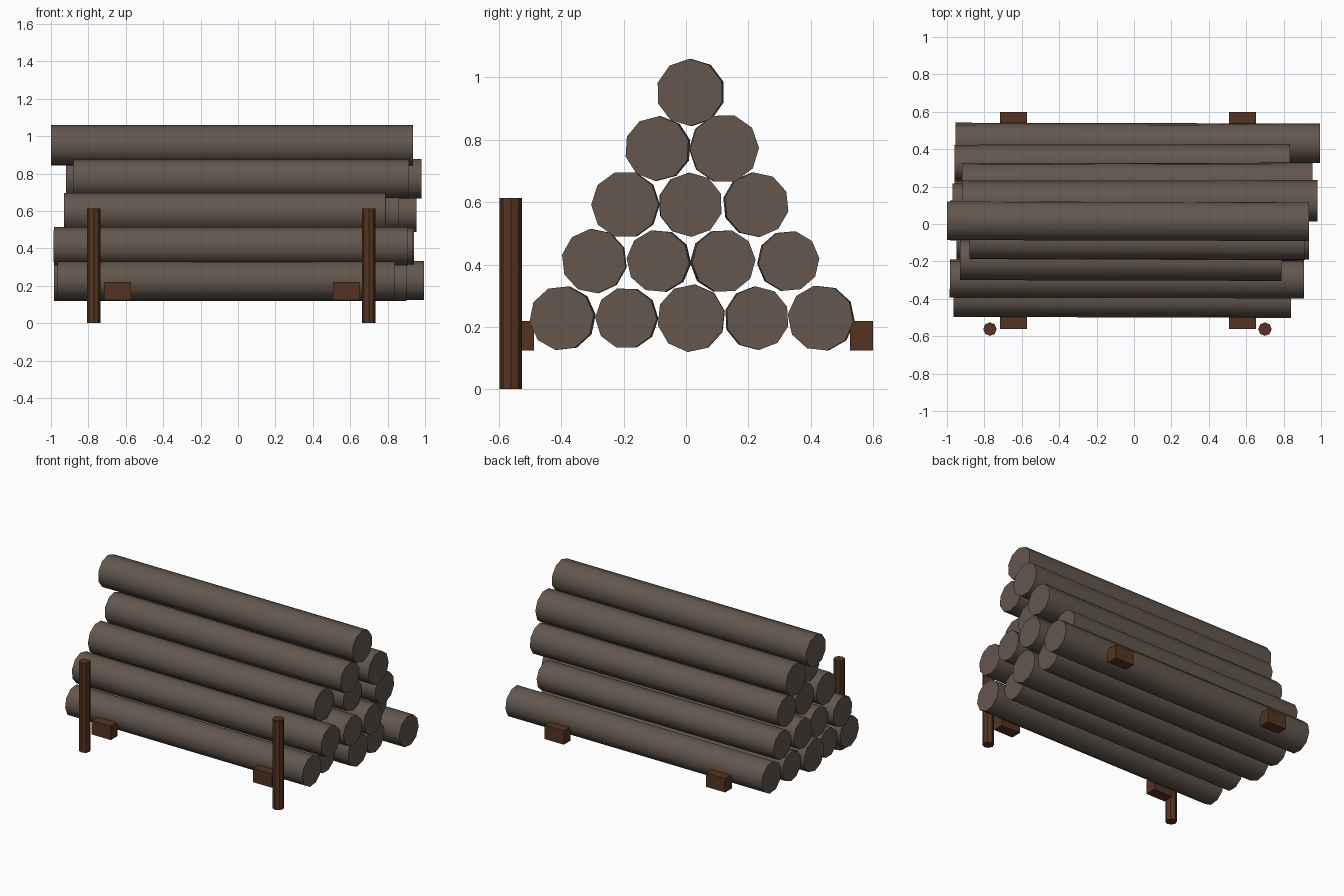
import bpy, math, random
from mathutils import Matrix, Vector

random.seed(4)
cube = bpy.data.objects.get("Cube")
if cube:
    bpy.data.objects.remove(cube)


def material(name, colour):
    mat = bpy.data.materials.new(name)
    mat.use_nodes = True
    mat.diffuse_color = (*colour, 1)
    mat.node_tree.nodes["Principled BSDF"].inputs["Base Color"].default_value = (*colour, 1)
    return mat


bark = material("grey brown bark", (0.125, 0.096, 0.076))
timber = material("dark red brown timber", (0.090, 0.034, 0.016))


def finish(name, mat):
    obj = bpy.context.object
    obj.name = name
    obj.data.materials.append(mat)
    return obj


def log(name, x0, x1, y, z, radius):
    bpy.ops.mesh.primitive_cylinder_add(vertices=10, radius=radius, depth=x1 - x0)
    obj = finish(name, bark)
    # lay along x, rolled at random and very slightly askew
    roll = Matrix.Rotation(random.uniform(0, math.pi), 4, 'Z')
    lay = Matrix.Rotation(math.pi / 2, 4, 'Y')
    skew = Matrix.Rotation(random.uniform(-0.004, 0.004), 4, 'Z')
    obj.data.transform(skew @ lay @ roll)
    obj.location = ((x0 + x1) / 2, y, z)
    bpy.ops.object.shade_smooth_by_angle(angle=math.radians(45))


def block(name, x, y):
    bpy.ops.mesh.primitive_cube_add(size=1, location=(x, y, 0.172))
    obj = finish(name, timber)
    obj.data.transform(Matrix.Diagonal((0.145, 0.074, 0.095, 1)))


def post(name, x):
    bpy.ops.mesh.primitive_cylinder_add(vertices=8, radius=0.036, depth=0.614,
                                        location=(x, -0.562, 0.307))
    finish(name, timber)


# Stacked logs: each row is height, then (left end, right end, y, radius) from front to back
rows = [
    (0.228, [(-0.965, 0.84, -0.396, 0.104), (-0.95, 0.80, -0.19, 0.099), (-0.985, 0.90, 0.017, 0.109),
             (-0.96, 0.88, 0.227, 0.102), (-0.955, 0.995, 0.434, 0.106)]),
    (0.411, [(-0.985, 0.91, -0.294, 0.104), (-0.95, 0.935, -0.087, 0.101),
             (-0.97, 0.94, 0.118, 0.102), (-0.96, 0.835, 0.328, 0.098)]),
    (0.592, [(-0.93, 0.79, -0.194, 0.108), (-0.91, 0.86, 0.014, 0.103), (-0.92, 0.955, 0.224, 0.104)]),
    (0.772, [(-0.88, 0.915, -0.09, 0.104), (-0.92, 0.98, 0.122, 0.111)]),
    (0.952, [(-1.0, 0.935, 0.015, 0.108)]),
]
for r, (z, logs) in enumerate(rows, 1):
    for i, (x0, x1, y, radius) in enumerate(logs, 1):
        log(f"log_row{r}_{i}", x0, x1, y, z, radius)

# Chocks at the foot of the stack and upright posts in front
for side, xb, xp in (("right", -0.645, -0.77), ("left", 0.58, 0.70)):
    block(f"front_chock_{side}", xb, -0.525)
    block(f"back_chock_{side}", xb, 0.563)
    post(f"front_post_{side}", xp)
